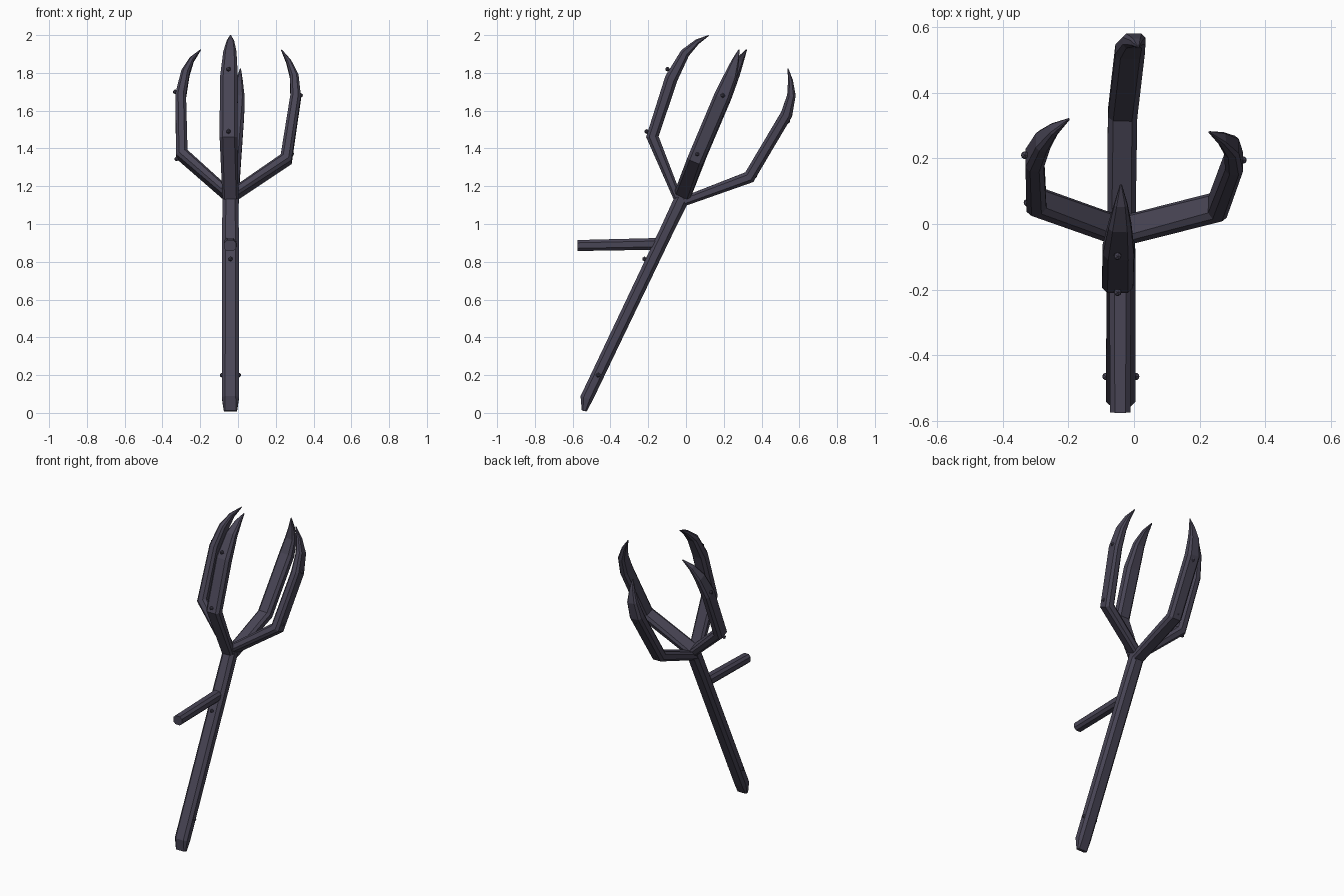
import bpy, bmesh
from mathutils import Vector

mat = bpy.data.materials.new("dark slate wood")
mat.diffuse_color = (0.066, 0.060, 0.092, 1)


def finish(bm, name):
    bmesh.ops.recalc_face_normals(bm, faces=bm.faces)
    me = bpy.data.meshes.new(name)
    bm.to_mesh(me)
    bm.free()
    me.materials.append(mat)
    ob = bpy.data.objects.new(name, me)
    bpy.context.collection.objects.link(ob)
    return ob


def beam(name, path, wide_dir, chamfer=0.25):
    """Sweep a chamfered rectangle along (x, y, z, width, thickness) stations."""
    bm = bmesh.new()
    pts = [Vector(p[:3]) for p in path]
    rings = []
    for i, p in enumerate(path):
        a = (pts[i] - pts[max(i - 1, 0)]).normalized()
        b = (pts[min(i + 1, len(pts) - 1)] - pts[i]).normalized()
        t = (a + b).normalized()
        w = Vector(wide_dir)
        w = (w - t * w.dot(t)).normalized()
        n = t.cross(w)
        hw, hd = p[3] / 2, p[4] / 2
        c = min(hw, hd) * 2 * chamfer
        sec = [(hw, hd - c), (hw - c, hd), (c - hw, hd), (-hw, hd - c),
               (-hw, c - hd), (c - hw, -hd), (hw - c, -hd), (hw, c - hd)]
        rings.append([bm.verts.new(pts[i] + w * u + n * v) for u, v in sec])
    for r, s in zip(rings, rings[1:]):
        for k in range(8):
            bm.faces.new((r[k], r[(k + 1) % 8], s[(k + 1) % 8], s[k]))
    bm.faces.new(rings[0])
    bm.faces.new(rings[-1])
    return finish(bm, name)


X = (1, 0, 0)
SIDE = (0, 0.905, -0.425)   # across the leaning shaft

# leaning shaft with wedge-cut foot, and the side peg
beam("shaft", [(-.04, -.539, .010, .07, .026), (-.04, -.526, .078, .09, .068),
               (-.04, -.10, .97, .088, .072), (-.04, -.012, 1.155, .084, .078)], X)
beam("peg", [(-.042, -.575, .886, .062, .058), (-.042, -.14, .895, .066, .062)], X)

# four claws: thin root, elbow, straight finger, curved pointed tip
beam("front_claw", [(-.04, -.045, 1.14, .085, .045), (-.05, -.178, 1.462, .095, .066),
                    (-.048, -.078, 1.77, .095, .068), (-.043, -.005, 1.905, .07, .05),
                    (-.04, .06, 1.965, .04, .028), (-.04, .12, 1.998, .006, .005)], X)
beam("back_claw", [(-.038, -.01, 1.12, .085, .05), (-.035, .335, 1.248, .09, .066),
                   (-.012, .532, 1.58, .09, .062), (.0, .558, 1.68, .07, .045),
                   (.008, .553, 1.76, .035, .026), (.013, .54, 1.822, .006, .005)], X)
beam("left_claw", [(-.05, -.02, 1.15, .09, .05), (-.298, .068, 1.37, .088, .066),
                   (-.303, .2, 1.68, .088, .056), (-.278, .252, 1.80, .07, .045),
                   (-.245, .288, 1.87, .04, .026), (-.198, .32, 1.922, .006, .005)], SIDE)
beam("right_claw", [(-.03, -.02, 1.15, .09, .05), (.255, .052, 1.343, .088, .066),
                    (.305, .19, 1.67, .088, .056), (.298, .235, 1.78, .07, .045),
                    (.268, .26, 1.86, .04, .026), (.23, .28, 1.922, .006, .005)], SIDE)

# little knots on the bark
for i, pos in enumerate([(-.085, -.465, .2), (.005, -.465, .2), (-.333, .21, 1.70),
                         (.332, .195, 1.68), (-.325, .065, 1.345), (.285, .06, 1.37),
                         (-.05, -.208, 1.49), (-.05, -.098, 1.82), (-.035, .365, 1.255),
                         (-.01, .54, 1.545), (-.04, -.22, .815), (-.04, -.455, .19)]):
    bm = bmesh.new()
    bmesh.ops.create_icosphere(bm, subdivisions=1, radius=0.013)
    finish(bm, "knot_%d" % (i + 1)).location = pos
